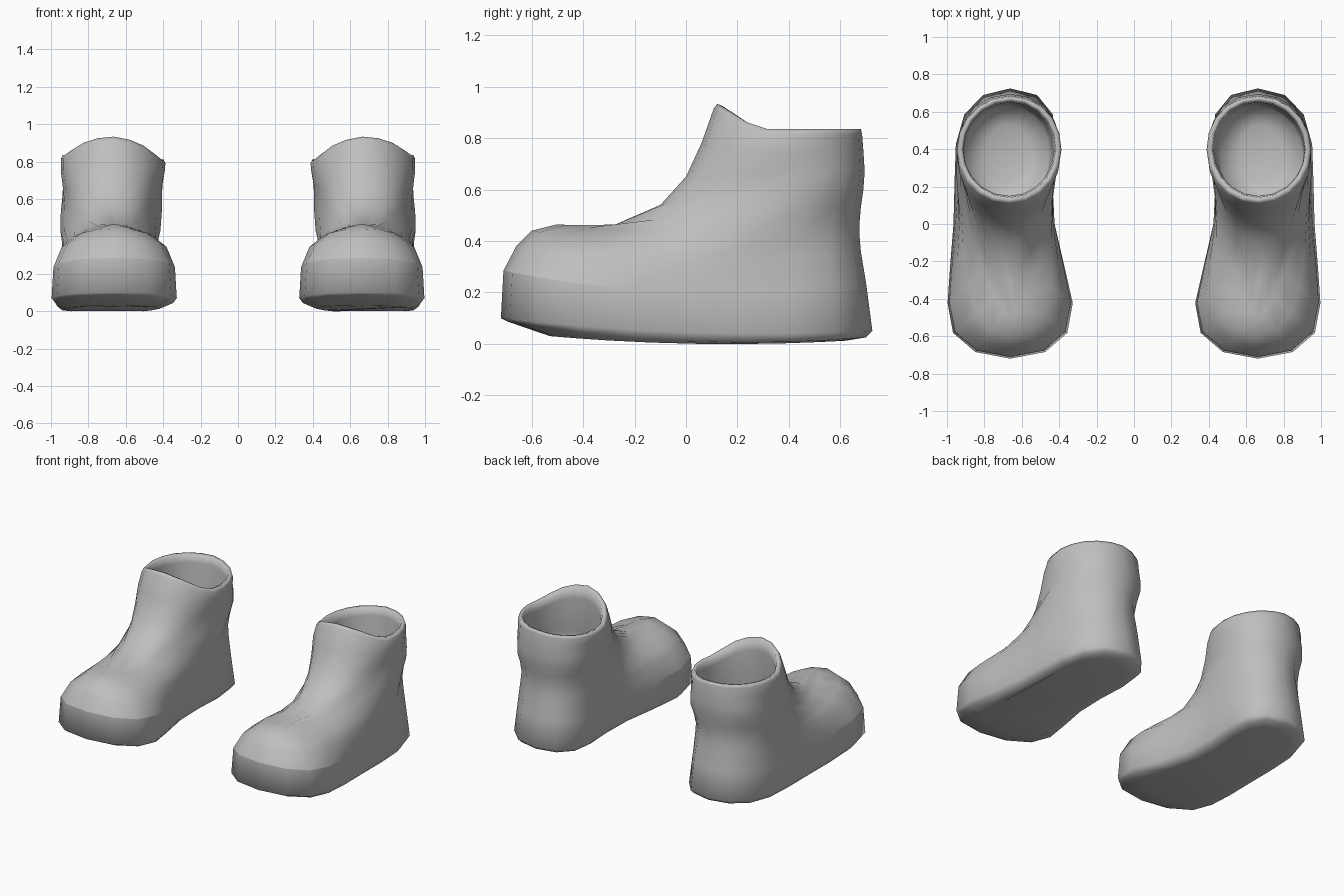
import bpy, bmesh, math

if "Cube" in bpy.data.objects:
    bpy.data.objects.remove(bpy.data.objects["Cube"])

SIDES = 20

grey = bpy.data.materials.new("plain_grey")
grey.use_nodes = True
colour = (0.52, 0.52, 0.52, 1)
grey.diffuse_color = colour
grey.node_tree.nodes["Principled BSDF"].inputs["Base Color"].default_value = colour


def through(a, b, c, s, lo, hi):
    """Quadratic curve through a, b, c at lo, the middle and hi."""
    t = (s - lo) / (hi - lo)
    return a * (1 - t) * (1 - 2 * t) + 4 * b * t * (1 - t) + c * t * (2 * t - 1)


# Each ring: (front y, back y), (front, middle, back z), (ball, waist, heel half-width)
OUTER = [
    ((-.53, .62), (.03, .0, .012), (.25, .20, .19)),       # underside
    ((-.69, .70), (.085, .01, .025), (.315, .25, .245)),   # sole edge
    ((-.72, .725), (.10, .045, .05), (.335, .27, .265)),
    ((-.71, .70), (.285, .20, .24), (.325, .265, .255)),   # toe seam
    ((-.66, .68), (.38, .32, .36), (.28, .253, .25)),
    ((-.60, .675), (.44, .37, .42), (.215, .247, .25)),
    ((-.50, .675), (.465, .425, .47), (.13, .243, .252)),  # toe crest
    ((-.32, .68), (.445, .52, .53), (.125, .245, .253)),
    ((-.10, .69), (.54, .60, .60), (.18, .254, .25)),
    ((0, .695), (.65, .67, .67), (.21, .265, .24)),
    ((.06, .69), (.78, .75, .75), (.225, .278, .23)),
]
# Rims and hollow of the shaft: (front y, back y), (front, rest z), widths
INNER = [
    ((.108, .685), (.915, .815), (.226, .28, .226)),
    ((.122, .68), (.933, .836), (.218, .27, .218)),
    ((.142, .658), (.925, .83), (.2, .248, .2)),
    ((.15, .65), (.85, .78), (.196, .243, .196)),
    ((.12, .64), (.6, .6), (.19, .235, .19)),
    ((.10, .63), (.46, .46), (.18, .225, .18)),
    ((.22, .53), (.42, .42), (.09, .11, .09)),
]
SEAM = 3


def ring_points(ring, side):
    (front, back), heights, widths = ring
    ball, waist, heel = widths
    for i in range(SIDES):
        a = math.tau * i / SIDES
        s = (1 - math.cos(a)) / 2
        y = front + (back - front) * s
        if len(heights) == 3:
            z = through(*heights, s, 0, 1)
        else:
            # Level rim with a tongue rising at the front, lower on the inner side
            tip, rest = heights
            z = rest + (tip - rest) * max(0, 1 - s / .28) - .025 * max(0, -math.sin(a))
        half = through(ball / .8, waist, heel / .8, s, .2, .8)
        bow = max(0, 1 - ((y - .15) / .5) ** 2) * max(0, 1 - z)
        x = .662 + .038 * bow + half * math.sin(a)
        yield side * x, y, z


def make_boot(name, side):
    bm = bmesh.new()
    rings = [[bm.verts.new(p) for p in ring_points(r, side)] for r in OUTER + INNER]
    for low, high in zip(rings, rings[1:]):
        for i in range(SIDES):
            j = (i + 1) % SIDES
            bm.faces.new((low[i], low[j], high[j], high[i]))
    # Close the underside and the floor of the hollow
    bm.faces.new(rings[0])
    bm.faces.new(rings[-1])
    bmesh.ops.recalc_face_normals(bm, faces=bm.faces)
    for f in bm.faces:
        f.smooth = True
    # Crisp seam around the toe only
    seam = set(rings[SEAM])
    for e in bm.edges:
        if all(v in seam and v.co.y < -.1 for v in e.verts):
            e.smooth = False
    mesh = bpy.data.meshes.new(name)
    bm.to_mesh(mesh)
    bm.free()
    mesh.materials.append(grey)
    bpy.context.collection.objects.link(bpy.data.objects.new(name, mesh))


make_boot("left_boot", 1)
make_boot("right_boot", -1)
